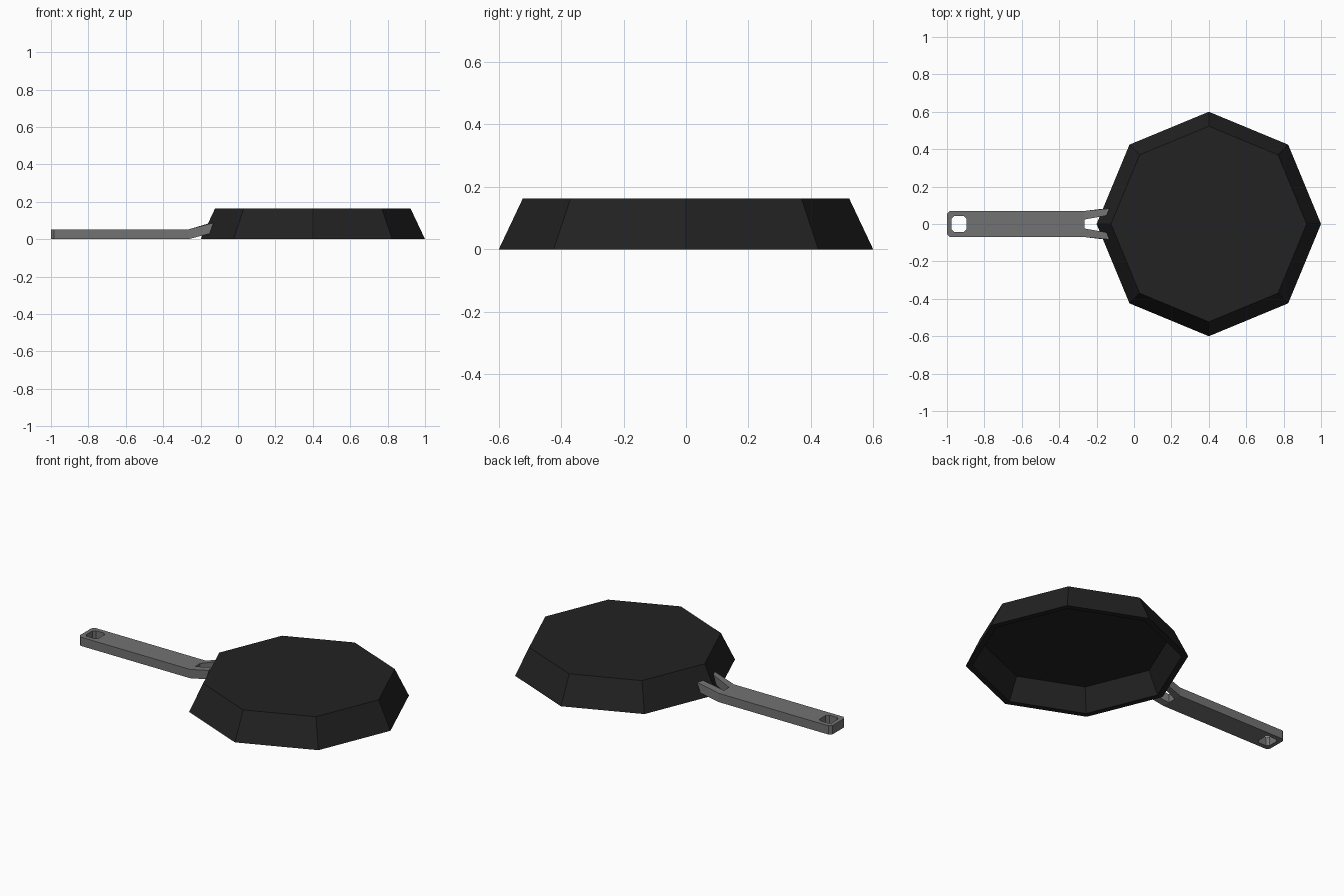
import bpy, bmesh, math

if "Cube" in bpy.data.objects:
    bpy.data.objects.remove(bpy.data.objects["Cube"])


def material(name, value):
    m = bpy.data.materials.new(name)
    m.diffuse_color = (value, value, value, 1)
    m.use_nodes = True
    m.node_tree.nodes["Principled BSDF"].inputs["Base Color"].default_value = m.diffuse_color
    return m


def make_object(name, bm, mat):
    bmesh.ops.recalc_face_normals(bm, faces=bm.faces)
    mesh = bpy.data.meshes.new(name)
    bm.to_mesh(mesh)
    bm.free()
    mesh.materials.append(mat)
    obj = bpy.data.objects.new(name, mesh)
    bpy.context.collection.objects.link(obj)


iron = material("black iron", 0.016)
steel = material("grey steel", 0.17)

# Upside-down octagonal pan: outer wall, rim, inner wall as rings, two caps
bm = bmesh.new()
profile = [(0.523, 0.163), (0.6, 0.0), (0.565, 0.0), (0.505, 0.13)]
rings = [[bm.verts.new((0.4 + r * math.cos(i * math.pi / 4),
                        r * math.sin(i * math.pi / 4), z)) for i in range(8)]
         for r, z in profile]
for a, b in zip(rings, rings[1:]):
    for i in range(8):
        j = (i + 1) % 8
        bm.faces.new((a[i], a[j], b[j], b[i]))
bm.faces.new(rings[0])
bm.faces.new(rings[-1])
make_object("pan", bm, iron)

# Handle bar with a chamfered hanging hole
bm = bmesh.new()
END, H = -0.265, 0.052
outer = [(END, -0.07), (END, -0.024), (END, 0.024), (END, 0.07),
         (-0.984, 0.07), (-1, 0.054), (-1, -0.054), (-0.984, -0.07)]
hole = [(-0.91, -0.043), (-0.896, -0.029), (-0.896, 0.029), (-0.91, 0.043),
        (-0.962, 0.043), (-0.976, 0.029), (-0.976, -0.029), (-0.962, -0.043)]
o0, o1, h0, h1 = [[bm.verts.new((x, y, z)) for x, y in pts]
                  for pts, z in ((outer, 0), (outer, H), (hole, 0), (hole, H))]
for i in range(8):
    j = (i + 1) % 8
    bm.faces.new((o1[i], o1[j], h1[j], h1[i]))
    bm.faces.new((o0[i], o0[j], h0[j], h0[i]))
    bm.faces.new((h0[i], h0[j], h1[j], h1[i]))
    if i not in (0, 2):  # the prongs grow out of these two sides
        bm.faces.new((o0[i], o0[j], o1[j], o1[i]))

# Two splayed prongs rising to the pan wall
for out, inn, s in ((0, 1, -1), (3, 2, 1)):
    start = [o0[out], o1[out], o1[inn], o0[inn]]
    end = [bm.verts.new((x, s * y, z)) for x, y, z in
           ((-0.153, 0.083, 0.029), (-0.131, 0.083, 0.087),
            (-0.147, 0.045, 0.087), (-0.169, 0.045, 0.029))]
    for i in range(4):
        j = (i + 1) % 4
        bm.faces.new((start[i], start[j], end[j], end[i]))
    bm.faces.new(end)
make_object("handle", bm, steel)
